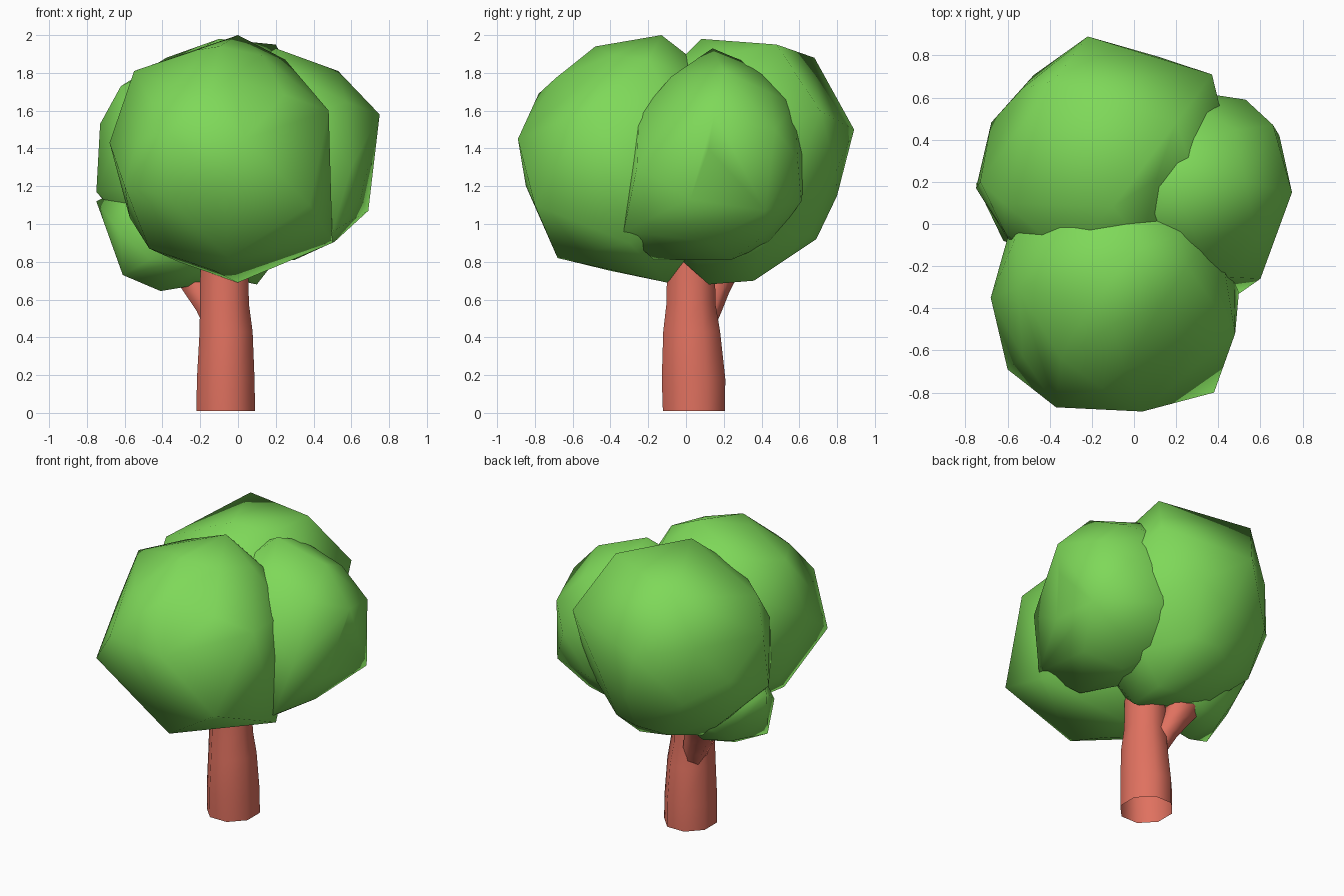
import bpy, bmesh, math
from mathutils import Euler, Vector


def material(name, rgb):
    m = bpy.data.materials.new(name)
    m.diffuse_color = (*rgb, 1)
    return m


LEAF = material("leaf green", (0.21, 0.69, 0.10))
BARK = material("red bark", (0.74, 0.165, 0.115))


def finish(name, bm, mat):
    bmesh.ops.recalc_face_normals(bm, faces=bm.faces)
    for f in bm.faces:
        f.smooth = True
    me = bpy.data.meshes.new(name)
    bm.to_mesh(me)
    bm.free()
    me.materials.append(mat)
    ob = bpy.data.objects.new(name, me)
    bpy.context.collection.objects.link(ob)
    return ob


def leaf_ball(name, lo, hi, turn, corners, fill=0.96):
    """Coarse ball filling the box lo..hi, hulled out to a few corner points."""
    bm = bmesh.new()
    bmesh.ops.create_icosphere(bm, subdivisions=2, radius=1,
                               matrix=Euler([math.radians(a) for a in turn]).to_matrix().to_4x4())
    pts = [Vector([(lo[i] + hi[i]) / 2 + v.co[i] * fill * (hi[i] - lo[i]) / 2 for i in range(3)])
           for v in bm.verts]
    bm.clear()
    # drop ball points crowded by a corner point
    pts = [p for p in pts if all(math.dist(p, c) > 0.14 for c in corners)]
    for p in pts + list(corners):
        bm.verts.new(p)
    bmesh.ops.convex_hull(bm, input=bm.verts[:])
    bmesh.ops.delete(bm, geom=[v for v in bm.verts if not v.link_faces], context='VERTS')
    return finish(name, bm, LEAF)


def tube(name, rings, sides):
    """Loft an open tube through flat rings of (x, y, z, x radius, y radius)."""
    bm = bmesh.new()
    loops = []
    for x, y, z, rx, ry in rings:
        ang = [(i + 0.5) * 2 * math.pi / sides for i in range(sides)]
        loops.append([bm.verts.new((x + rx * math.cos(a), y + ry * math.sin(a), z)) for a in ang])
    for p, q in zip(loops, loops[1:]):
        for i in range(sides):
            j = (i + 1) % sides
            bm.faces.new((p[i], p[j], q[j], q[i]))
    return finish(name, bm, BARK)


# Crown: three large balls and a low one on the left
leaf_ball("front_foliage", (-0.68, -0.89, 0.71), (0.50, 0.36, 1.98), (-11, 8, 20), [
    (0.0, -0.13, 2.0), (-0.1, -0.48, 1.94), (-0.55, -0.3, 1.81), (0.25, -0.2, 1.87),
    (0.48, -0.52, 1.6), (0.5, -0.3, 0.9), (-0.68, -0.35, 1.43), (-0.6, -0.69, 1.2),
    (-0.37, -0.87, 1.48), (0.04, -0.89, 1.45), (0.38, -0.8, 1.1), (-0.47, -0.4, 0.87),
    (0.0, -0.1, 0.69), (-0.05, -0.68, 0.82), (-0.15, -0.78, 1.69)])
leaf_ball("back_foliage", (-0.75, -0.36, 0.70), (0.50, 0.87, 1.98), (20, 12, 50), [
    (-0.1, 0.08, 1.98), (0.2, 0.48, 1.95), (-0.38, 0.68, 1.88), (-0.22, 0.89, 1.5),
    (0.37, 0.71, 1.6), (-0.1, 0.8, 1.15), (-0.1, 0.69, 0.92), (0.1, 0.36, 0.7),
    (0.1, 0.12, 0.68), (-0.73, 0.2, 1.53), (-0.75, 0.17, 1.17), (-0.62, 0.1, 1.73)])
leaf_ball("right_foliage", (-0.28, -0.31, 0.78), (0.74, 0.68, 1.90), (5, -8, 10), [
    (0.2, 0.14, 1.93), (0.53, 0.2, 1.81), (0.75, 0.15, 1.58), (0.66, 0.47, 1.5),
    (0.69, 0.42, 1.07), (0.5, -0.33, 0.96), (0.6, -0.26, 1.3), (0.4, -0.25, 1.58),
    (0.3, -0.17, 0.81), (0.53, 0.59, 1.35)])
leaf_ball("low_left_foliage", (-0.68, -0.18, 0.66), (0.0, 0.42, 1.3), (10, 5, 35), [
    (-0.75, 0.19, 1.12), (-0.61, -0.02, 0.73), (-0.62, -0.08, 0.95),
    (-0.41, 0.05, 0.645), (-0.2, 0.1, 0.68), (-0.66, 0.3, 1.05)])

# Trunk, slightly wider at the foot
tube("trunk", [
    (-0.065, 0.042, 0.01, 0.168, 0.178),
    (-0.065, 0.040, 0.18, 0.165, 0.182),
    (-0.063, 0.030, 0.43, 0.152, 0.163),
    (-0.072, 0.026, 0.58, 0.140, 0.140),
    (-0.072, 0.028, 1.00, 0.135, 0.135)], 8)

# Short branch towards the back left
tube("branch", [
    (-0.10, 0.07, 0.40, 0.06, 0.06),
    (-0.15, 0.11, 0.54, 0.08, 0.08),
    (-0.20, 0.14, 0.64, 0.10, 0.09),
    (-0.25, 0.18, 0.74, 0.12, 0.10)], 6)
